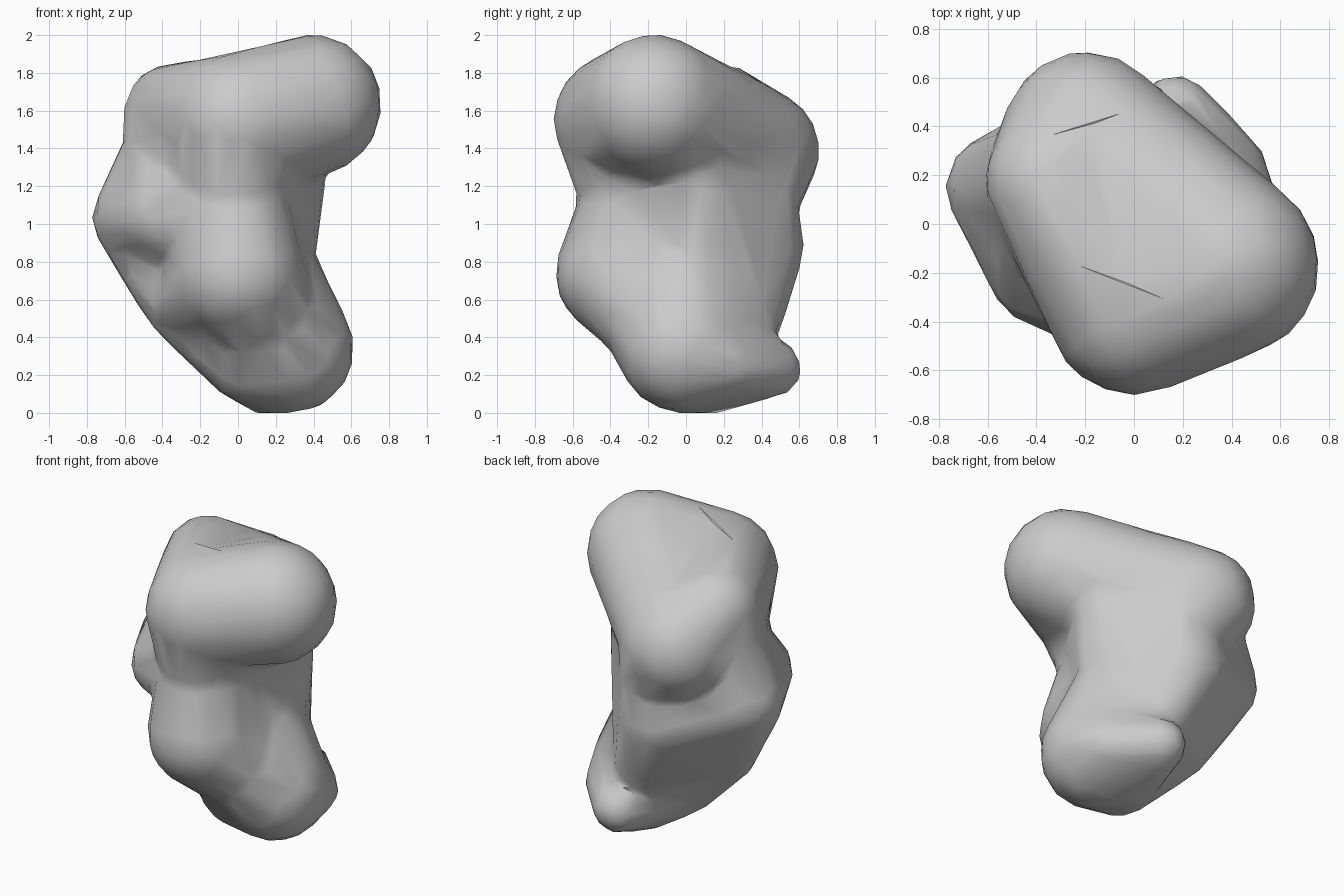
import bpy, bmesh, math

if "Cube" in bpy.data.objects:
    bpy.data.objects.remove(bpy.data.objects["Cube"], do_unlink=True)

# Rounded lobes of the boulder: x, y, z, radius
LOBES = {
    "head": (0.39, -0.17, 1.63, 0.375),
    "brow": (0.0, -0.35, 1.55, 0.355),
    "back": (-0.20, 0.37, 1.385, 0.34),
    "crest": (-0.35, 0.18, 1.59, 0.26),
    "crest_low": (-0.34, 0.16, 1.38, 0.27),
    "saddle": (-0.17, -0.06, 1.55, 0.29),
    "neck": (-0.03, -0.24, 1.13, 0.31),
    "shoulder": (-0.55, 0.15, 1.03, 0.225),
    "flank": (-0.37, -0.19, 1.04, 0.23),
    "hip": (-0.33, 0.03, 0.57, 0.175),
    "rear": (-0.07, 0.37, 0.88, 0.26),
    "side_high": (0.25, 0.06, 1.22, 0.215),
    "side_low": (0.19, 0.06, 0.72, 0.21),
    "spine_high": (-0.03, 0.36, 1.12, 0.23),
    "spine_low": (0.06, 0.32, 0.53, 0.20),
    "belly": (0.0, -0.35, 0.74, 0.345),
    "core": (0.0, 0.0, 0.95, 0.32),
    "link": (0.12, -0.17, 0.53, 0.30),
    "foot": (0.28, -0.02, 0.335, 0.338),
    "sole": (0.06, -0.07, 0.28, 0.235),
    "heel": (0.17, 0.46, 0.235, 0.155),
    "heel_side": (0.39, 0.23, 0.25, 0.155),
    "spur": (0.11, 0.14, 0.02, 0.03),
}

# Lobes that are wrapped together into one solid mass
MASSES = [
    ("head", "brow", "back"),
    ("back", "crest", "crest_low"),
    ("saddle", "crest", "crest_low", "brow"),
    ("crest_low", "shoulder", "core"),
    ("crest_low", "flank", "core"),
    ("back", "crest_low", "spine_high", "core"),
    ("shoulder", "flank", "core"),
    ("brow", "neck"),
    ("neck", "flank", "core"),
    ("shoulder", "rear", "core", "hip"),
    ("neck", "core", "side_high", "side_low"),
    ("side_high", "side_low", "spine_high", "spine_low", "rear"),
    ("belly", "neck", "core"),
    ("belly", "hip", "core"),
    ("hip", "sole", "spine_low", "rear"),
    ("belly", "link", "core"),
    ("core", "side_low", "spine_low", "foot", "sole"),
    ("link", "foot", "sole"),
    ("foot", "sole", "heel", "heel_side", "spur"),
]


def hull(names):
    """Convex skin around the named lobes."""
    bm = bmesh.new()
    for n in names:
        x, y, z, r = LOBES[n]
        ball = bmesh.ops.create_icosphere(bm, subdivisions=3, radius=r)
        bmesh.ops.translate(bm, vec=(x, y, z), verts=ball["verts"])
    pts = [v.co.copy() for v in bm.verts]
    bm.free()
    bm = bmesh.new()
    for p in pts:
        bm.verts.new(p)
    res = bmesh.ops.convex_hull(bm, input=bm.verts[:])
    spare = [g for g in res["geom_interior"] + res["geom_unused"]
             if isinstance(g, bmesh.types.BMVert) and g.is_valid]
    bmesh.ops.delete(bm, geom=list(set(spare)), context="VERTS")
    return bm


# Gather the masses in one mesh
mesh = bpy.data.meshes.new("boulder")
total = bmesh.new()
for names in MASSES:
    bm = hull(names)
    bm.to_mesh(mesh)
    bm.free()
    total.from_mesh(mesh)
total.to_mesh(mesh)
total.free()
boulder = bpy.data.objects.new("boulder", mesh)
bpy.context.collection.objects.link(boulder)

# Fuse, soften, then reduce to broad facets
mod = boulder.modifiers.new("fuse", "REMESH")
mod.mode = "VOXEL"
mod.voxel_size = 0.035
mod = boulder.modifiers.new("soften", "SMOOTH")
mod.factor = 0.5
mod.iterations = 10
mod = boulder.modifiers.new("facets", "DECIMATE")
mod.ratio = 0.045
deps = bpy.context.evaluated_depsgraph_get()
final = bpy.data.meshes.new_from_object(boulder.evaluated_get(deps))
boulder.modifiers.clear()
boulder.data = final
bpy.data.meshes.remove(mesh)
final.name = "boulder"

# Plain stone colour
stone = bpy.data.materials.new("stone grey")
stone.use_nodes = True
colour = (0.6, 0.6, 0.6, 1.0)
stone.diffuse_color = colour
stone.node_tree.nodes["Principled BSDF"].inputs["Base Color"].default_value = colour
final.materials.clear()
final.materials.append(stone)

# Smooth shading with the hard creases kept
bpy.ops.object.select_all(action="DESELECT")
boulder.select_set(True)
bpy.context.view_layer.objects.active = boulder
bpy.ops.object.shade_smooth_by_angle(angle=math.radians(40))
